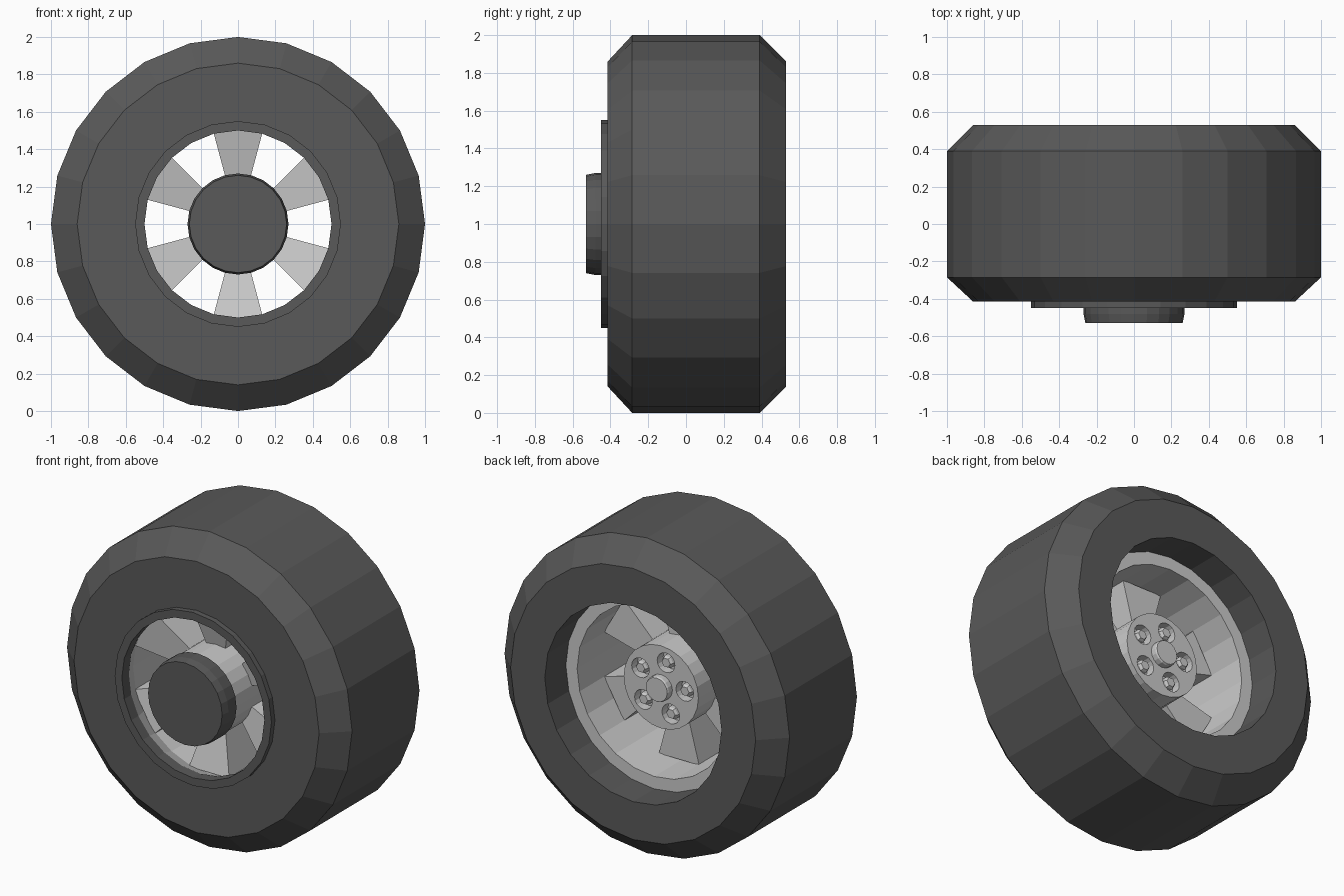
import bpy, bmesh, math
from math import sin, cos, radians, tau

if "Cube" in bpy.data.objects:
    bpy.data.objects.remove(bpy.data.objects["Cube"])

CZ = 1.0  # axle height

rubber = bpy.data.materials.new("dark_rubber")
rubber.diffuse_color = (0.1, 0.1, 0.1, 1)
rubber.use_nodes = True
rubber.node_tree.nodes["Principled BSDF"].inputs["Base Color"].default_value = rubber.diffuse_color


def finish(name, bm, mat=None):
    bmesh.ops.remove_doubles(bm, verts=bm.verts, dist=1e-5)
    bmesh.ops.recalc_face_normals(bm, faces=bm.faces)
    me = bpy.data.meshes.new(name)
    bm.to_mesh(me)
    bm.free()
    ob = bpy.data.objects.new(name, me)
    bpy.context.collection.objects.link(ob)
    if mat:
        me.materials.append(mat)
    return ob


def lathe(name, profile, sides=24, mat=None, ring=True, x=0, z=0):
    """Spin (radius, y) points about the y axis; ring closes the profile, otherwise the ends are capped."""
    bm = bmesh.new()
    loops = [[bm.verts.new((x + r * cos(tau * i / sides), y, CZ + z + r * sin(tau * i / sides)))
              for i in range(sides)] for r, y in profile]
    pairs = list(zip(loops, loops[1:] + loops[:1])) if ring else list(zip(loops, loops[1:]))
    for a, b in pairs:
        for i in range(sides):
            j = (i + 1) % sides
            bm.faces.new((a[i], a[j], b[j], b[i]))
    if not ring:
        bm.faces.new(loops[0])
        bm.faces.new(loops[-1])
    return finish(name, bm, mat)


# Tyre with chamfered shoulders
lathe("tyre", [(0.55, -0.415), (0.86, -0.415), (1.0, -0.285), (1.0, 0.39),
               (0.86, 0.53), (0.62, 0.53), (0.62, 0.30), (0.55, 0.30)], mat=rubber)

# Dark trim ring on the front face
lathe("front_trim_ring", [(0.50, -0.45), (0.55, -0.45), (0.55, -0.38), (0.50, -0.38)], mat=rubber)

# Rim barrel with a flat lip at the back
lathe("rim_barrel", [(0.50, -0.38), (0.548, -0.38), (0.548, 0.29), (0.619, 0.29),
                     (0.619, 0.32), (0.54, 0.32), (0.54, -0.28)])

# Six wedge spokes, front faces sloping in toward the hub
for k in range(6):
    bm = bmesh.new()
    mid = radians(30 + 60 * k)
    corners = [[bm.verts.new((r * cos(mid + s * radians(15)), y, CZ + r * sin(mid + s * radians(15))))
                for s in (-1, 1)] for r, y in ((0.25, -0.22), (0.545, -0.29), (0.545, 0.07), (0.25, 0.07))]
    for a, b in zip(corners, corners[1:] + corners[:1]):
        bm.faces.new((a[0], a[1], b[1], b[0]))
    for s in (0, 1):
        bm.faces.new([c[s] for c in corners])
    finish("spoke_%d" % (k + 1), bm)

# Hub cylinder and dark front cap
hub = lathe("hub", [(0.262, -0.42), (0.262, 0.25)], ring=False)
lathe("hub_cap", [(0.26, -0.53), (0.27, -0.48), (0.27, -0.40)], mat=rubber, ring=False)

# Axle nut at the back
lathe("axle_nut", [(0.08, 0.20), (0.08, 0.285), (0.075, 0.295)], sides=16, ring=False)

# Five recessed lug nuts
for k in range(5):
    a = radians(30 + 72 * k)
    x, z = 0.167 * cos(a), 0.167 * sin(a)
    cutter = lathe("lug_hole_cutter", [(0.062, 0.19), (0.062, 0.35)], sides=16, ring=False, x=x, z=z)
    cutter.hide_render = True
    cutter.hide_set(True)
    cut = hub.modifiers.new("lug_hole", "BOOLEAN")
    cut.operation = "DIFFERENCE"
    cut.solver = "EXACT"
    cut.object = cutter
    lathe("lug_nut_%d" % (k + 1), [(0.04, 0.18), (0.04, 0.235), (0.03, 0.25)], sides=6, ring=False, x=x, z=z)
